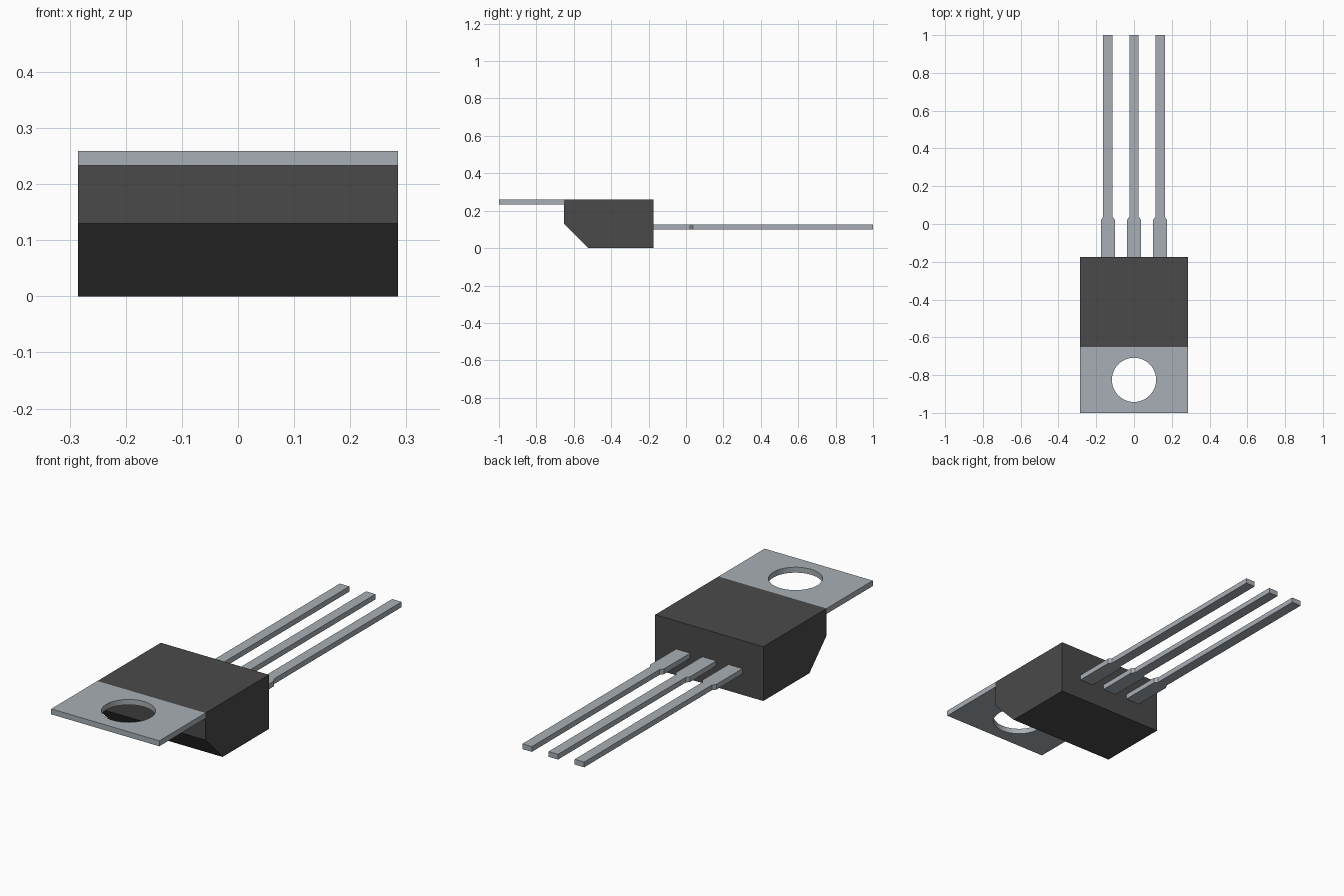
import bpy
import bmesh
import math
from mathutils import Vector

cube = bpy.data.objects.get("Cube")
if cube:
    bpy.data.objects.remove(cube, do_unlink=True)


def material(name, rgb):
    mat = bpy.data.materials.new(name)
    mat.use_nodes = True
    mat.diffuse_color = (*rgb, 1)
    bsdf = next(n for n in mat.node_tree.nodes if n.type == 'BSDF_PRINCIPLED')
    bsdf.inputs["Base Color"].default_value = (*rgb, 1)
    return mat


def prism(name, loops, depth, mat):
    """Fill closed outlines (the later ones are holes) and extrude along depth."""
    depth = Vector(depth)
    bm = bmesh.new()
    edges = []
    for loop in loops:
        verts = [bm.verts.new(p) for p in loop]
        edges += [bm.edges.new((v, verts[i - 1])) for i, v in enumerate(verts)]
    bmesh.ops.triangle_fill(bm, edges=edges, use_beauty=True, normal=depth.normalized())
    ext = bmesh.ops.extrude_face_region(bm, geom=bm.faces[:], use_keep_orig=True)
    moved = [g for g in ext["geom"] if isinstance(g, bmesh.types.BMVert)]
    bmesh.ops.translate(bm, verts=moved, vec=depth)
    bmesh.ops.recalc_face_normals(bm, faces=bm.faces[:])
    mesh = bpy.data.meshes.new(name)
    bm.to_mesh(mesh)
    bm.free()
    mesh.materials.append(mat)
    obj = bpy.data.objects.new(name, mesh)
    bpy.context.collection.objects.link(obj)
    return obj


metal = material("tinned metal", (0.39, 0.43, 0.46))
plastic = material("dark plastic", (0.068, 0.068, 0.068))

HALF_W, TOP = 0.285, 0.259
BODY_FRONT, BODY_BACK = -0.652, -0.175

# Plastic body: side profile with a sloped lower front, extruded across x
profile = [(BODY_BACK, 0), (BODY_BACK, TOP), (BODY_FRONT, TOP),
           (BODY_FRONT, 0.13), (-0.523, 0)]
prism("body", [[(-HALF_W, y, z) for y, z in profile]], (2 * HALF_W, 0, 0), plastic)

# Metal mounting tab with a round screw hole
TAB_Z, HOLE_R, SEGMENTS = 0.233, 0.117, 48
outline = [(-HALF_W, -1, TAB_Z), (HALF_W, -1, TAB_Z),
           (HALF_W, BODY_FRONT, TAB_Z), (-HALF_W, BODY_FRONT, TAB_Z)]
angles = [2 * math.pi * i / SEGMENTS for i in range(SEGMENTS)]
hole = [(HOLE_R * math.cos(a), -0.825 + HOLE_R * math.sin(a), TAB_Z) for a in angles]
tab = prism("mounting_tab", [outline, hole], (0, 0, TOP - TAB_Z), metal)
bpy.ops.object.select_all(action='DESELECT')
tab.select_set(True)
bpy.context.view_layer.objects.active = tab
bpy.ops.object.shade_smooth_by_angle(angle=math.radians(30))

# Three leads: wide shoulder, short taper, long narrow pin
half = [(0.037, BODY_BACK - 0.01), (0.037, 0.022), (0.025, 0.038), (0.025, 1.0)]
for name, cx in (("right_lead", -0.138), ("middle_lead", 0), ("left_lead", 0.138)):
    lead = [(cx + w, y, 0.1) for w, y in half]
    lead += [(cx - w, y, 0.1) for w, y in reversed(half)]
    prism(name, [lead], (0, 0, 0.025), metal)
